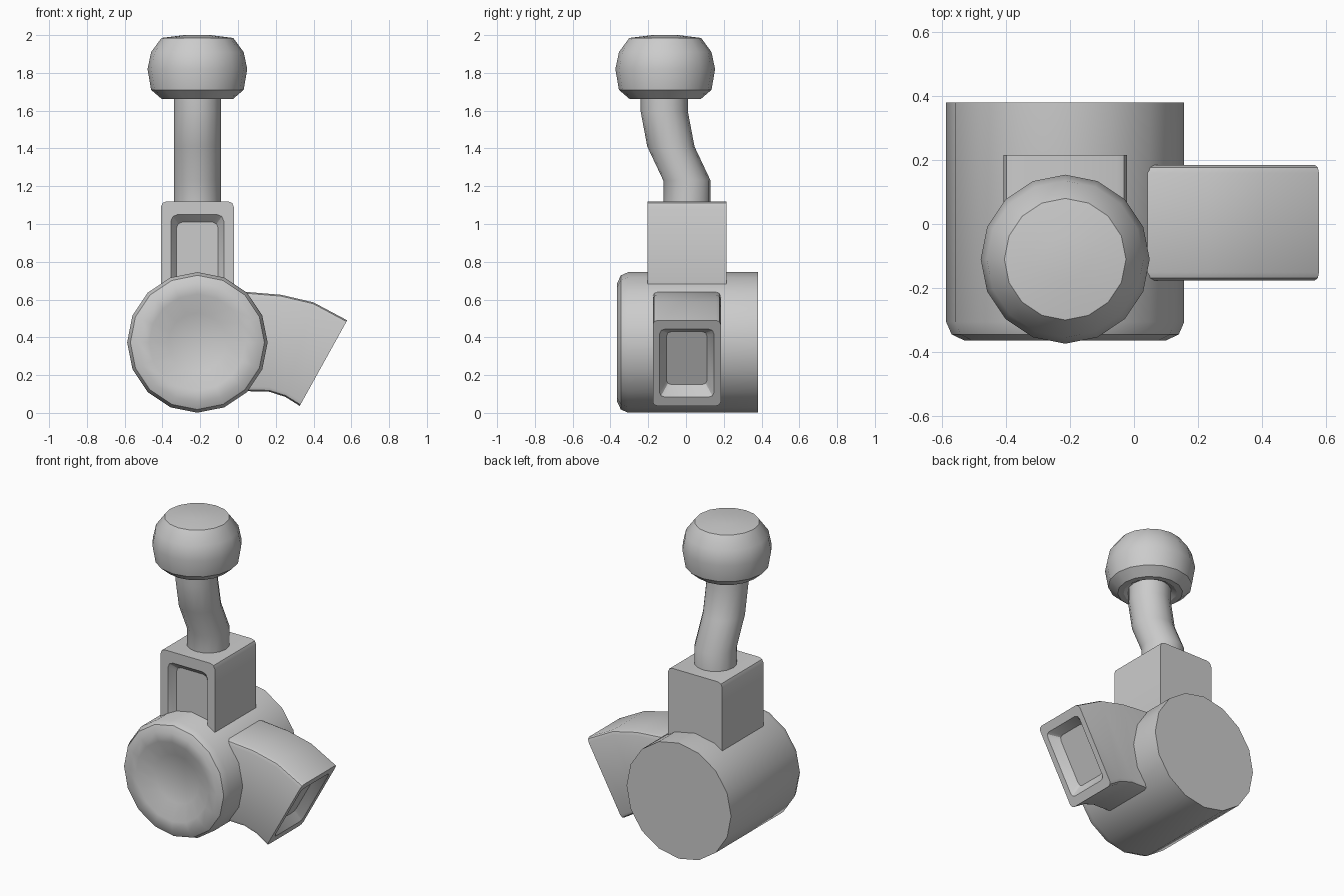
import bpy, bmesh, math
from mathutils import Vector

if "Cube" in bpy.data.objects:
    bpy.data.objects.remove(bpy.data.objects["Cube"])


def loft(name, rings):
    """Skin a list of equal-length point rings and cap both ends."""
    bm = bmesh.new()
    loops = [[bm.verts.new(p) for p in ring] for ring in rings]
    n = len(loops[0])
    for a, b in zip(loops, loops[1:]):
        for i in range(n):
            j = (i + 1) % n
            bm.faces.new((a[i], a[j], b[j], b[i]))
    bm.faces.new(loops[0][::-1])
    bm.faces.new(loops[-1])
    bmesh.ops.recalc_face_normals(bm, faces=bm.faces)
    mesh = bpy.data.meshes.new(name)
    bm.to_mesh(mesh)
    bm.free()
    ob = bpy.data.objects.new(name, mesh)
    bpy.context.collection.objects.link(ob)
    bpy.ops.object.select_all(action='DESELECT')
    ob.select_set(True)
    bpy.context.view_layer.objects.active = ob
    bpy.ops.object.shade_smooth_by_angle(angle=math.radians(30))
    return ob


def circle(centre, u, v, r, n=16):
    c, u, v = Vector(centre), Vector(u), Vector(v)
    return [c + r * (math.cos(t) * u + math.sin(t) * v)
            for t in (2 * math.pi * i / n for i in range(n))]


def rounded_rect(centre, u, v, hu, hv, r, seg=2):
    c, u, v = Vector(centre), Vector(u), Vector(v)
    pts = []
    for k, (su, sv) in enumerate(((1, 1), (-1, 1), (-1, -1), (1, -1))):
        for s in range(seg + 1):
            t = math.pi / 2 * (k + s / seg)
            pts.append(c + u * (su * (hu - r) + r * math.cos(t))
                       + v * (sv * (hv - r) + r * math.sin(t)))
    return pts


X, Y, Z = (1, 0, 0), (0, 1, 0), (0, 0, 1)
CX = -0.215

# Drum body with bevelled rim and dished front
drum = [(0.38, 0.372), (-0.306, 0.372), (-0.345, 0.355), (-0.364, 0.315),
        (-0.364, 0.255), (-0.315, 0.155)]
loft("drum_body", [circle((CX, y, 0.373), X, Z, r) for y, r in drum])

# Block on top with a recessed front panel
block = [(0.215, 0.193, 0.335, 0.785, 0.03), (-0.205, 0.193, 0.335, 0.785, 0.03),
         (-0.205, 0.14, 0.265, 0.785, 0.035), (-0.16, 0.11, 0.225, 0.785, 0.03)]
loft("top_block", [rounded_rect((CX, y, z), X, Z, hx, hz, r)
                   for y, hx, hz, z, r in block])

# Cranked neck
neck = [(0.005, 1.05), (0.005, 1.23), (-0.08, 1.41), (-0.115, 1.595), (-0.115, 1.75)]
loft("bent_neck", [circle((CX, y, z), X, Y, 0.125) for y, z in neck])

# Rounded knob
knob = [(0.11, 1.69), (0.155, 1.663), (0.19, 1.663), (0.245, 1.71), (0.264, 1.82),
        (0.245, 1.91), (0.19, 1.985), (0.07, 2.0)]
loft("knob", [circle((CX, -0.11, z), X, Y, r) for r, z in knob])

# Curved rectangular spout: upper and lower edge points of each section
sections = [((-0.12, 0.64), (-0.12, 0.115)), ((0.05, 0.64), (0.05, 0.115)),
            ((0.23, 0.625), (0.165, 0.112)), ((0.40, 0.585), (0.25, 0.085)),
            ((0.578, 0.49), (0.327, 0.037))]
rings = []
for (x1, z1), (x2, z2) in sections:
    top, bottom = Vector((x1, 0.004, z1)), Vector((x2, 0.004, z2))
    mid, up = (top + bottom) / 2, (top - bottom).normalized()
    half = (top - bottom).length / 2
    rings.append(rounded_rect(mid, Y, up, 0.18, half, 0.025))
# Tapered recess in the spout mouth
inward = up.cross(Vector(Y))
if inward.x > 0:
    inward = -inward
rings.append(rounded_rect(mid, Y, up, 0.143, 0.205, 0.025))
rings.append(rounded_rect(mid + inward * 0.055, Y, up, 0.107, 0.16, 0.025))
loft("side_spout", rings)
